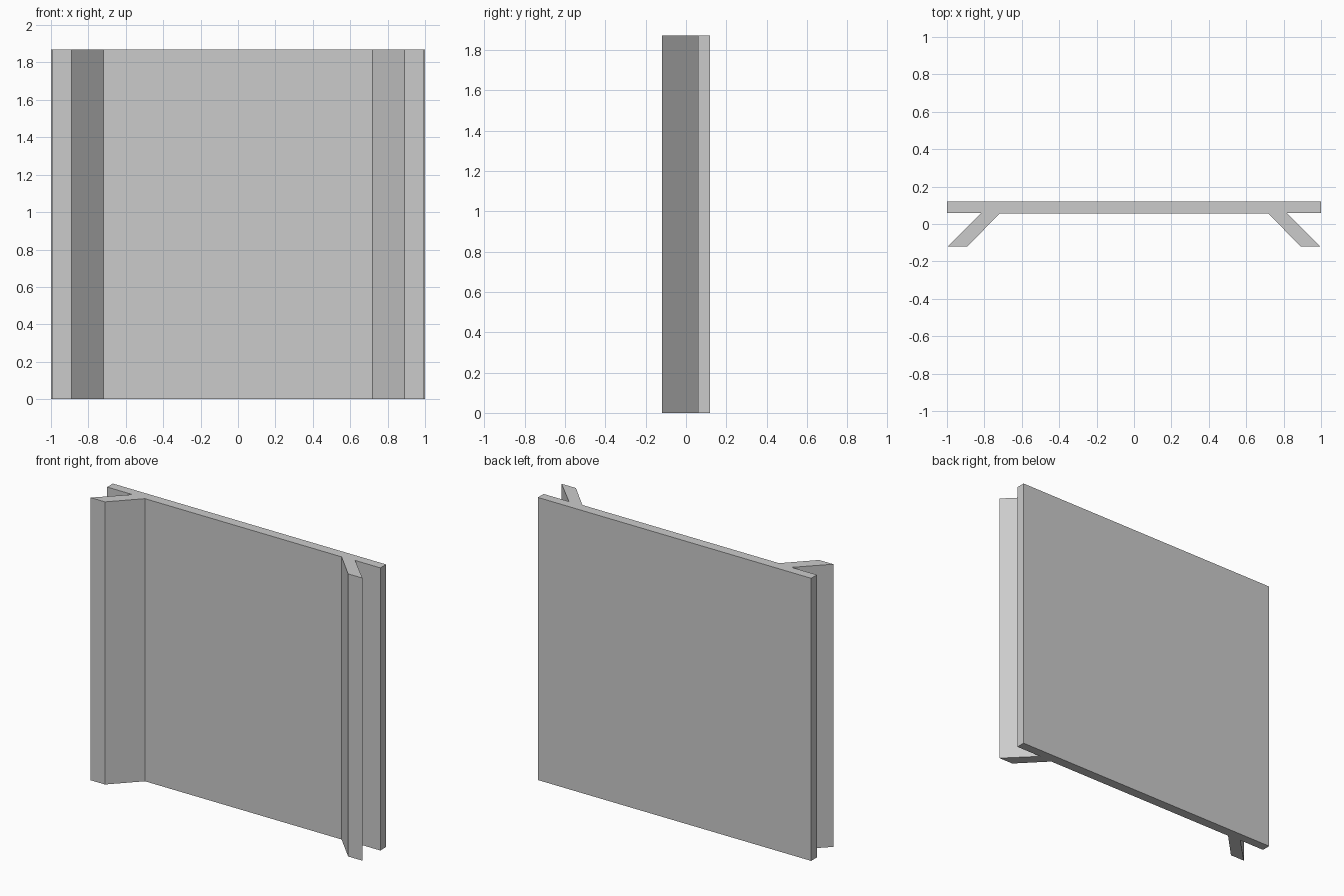
import bpy
import bmesh

if "Cube" in bpy.data.objects:
    bpy.data.objects.remove(bpy.data.objects["Cube"], do_unlink=True)

HEIGHT = 1.87

# Plain grey material
grey = bpy.data.materials.new("plain_grey")
grey.use_nodes = True
colour = (0.6, 0.6, 0.6, 1)
grey.diffuse_color = colour
grey.node_tree.nodes["Principled BSDF"].inputs["Base Color"].default_value = colour

# Right half of the plan outline: panel end, notch and angled flange
half = [(1, 0.12), (1, 0.06), (0.815, 0.06), (0.995, -0.12),
        (0.89, -0.12), (0.72, 0.055)]
outline = half + [(-x, y) for x, y in reversed(half)]

# Panel with both flanges, extruded upward as one solid
bm = bmesh.new()
base = bm.faces.new([bm.verts.new((x, y, 0)) for x, y in outline])
top = bmesh.ops.extrude_face_region(bm, geom=[base], use_keep_orig=True)["geom"]
verts = [v for v in top if isinstance(v, bmesh.types.BMVert)]
bmesh.ops.translate(bm, verts=verts, vec=(0, 0, HEIGHT))
bmesh.ops.recalc_face_normals(bm, faces=bm.faces)

mesh = bpy.data.meshes.new("flanged_panel")
bm.to_mesh(mesh)
bm.free()
mesh.materials.append(grey)
panel = bpy.data.objects.new("flanged_panel", mesh)
bpy.context.collection.objects.link(panel)
